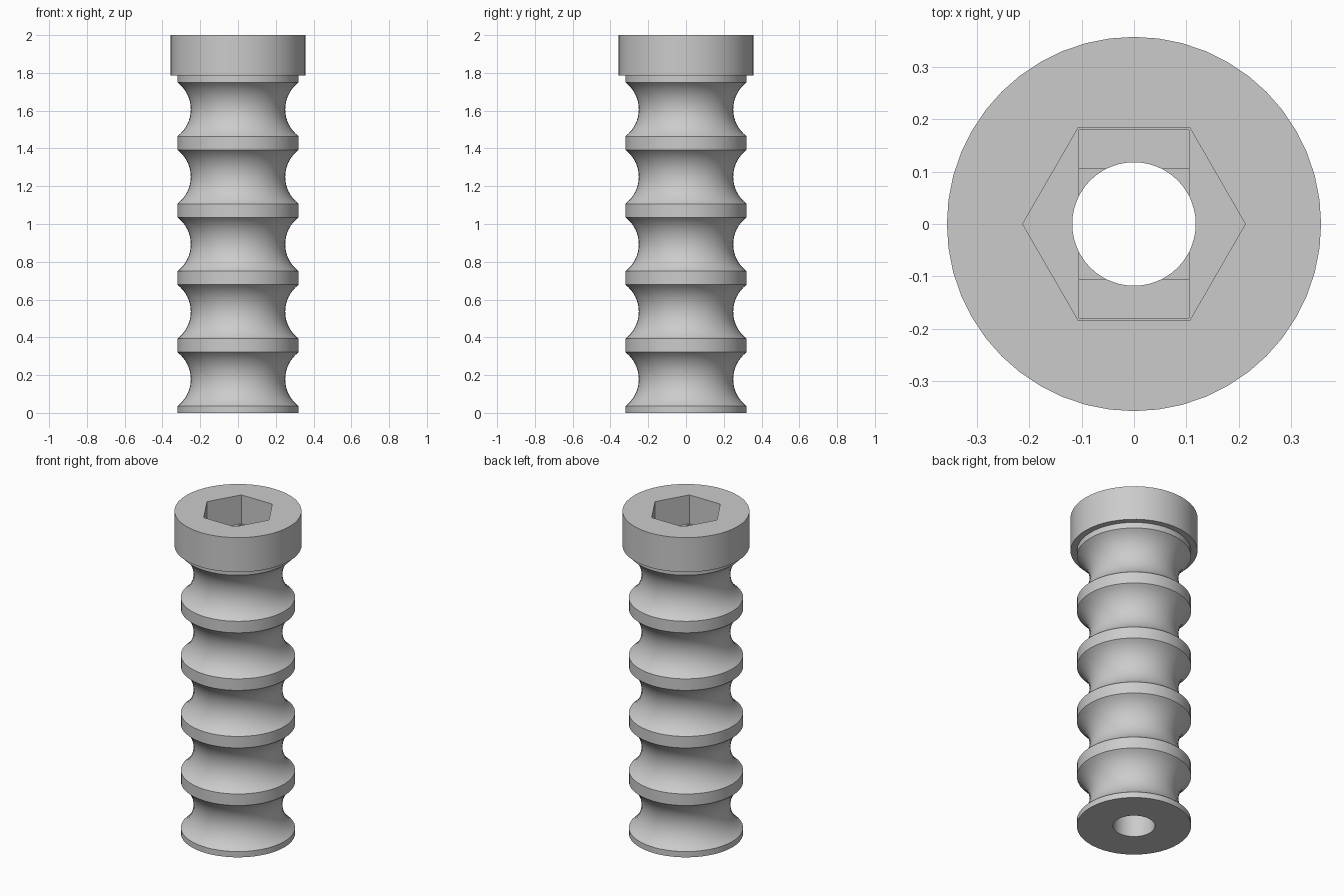
import bpy, bmesh, math
from math import cos, sin, pi

cube = bpy.data.objects.get("Cube")
if cube:
    bpy.data.objects.remove(cube, do_unlink=True)

U = 2 / 56            # one design unit; the whole part is 56 tall
SIDES = 48
ARC_STEPS = 16
GROOVES, PITCH = 5, 10
HOLE_R, SHAFT_R, HEAD_R = 3.3, 9, 10
HEAD_Z, TOP_Z = 50, 56

grey = bpy.data.materials.new("light grey")
grey.use_nodes = True
colour = (0.6, 0.6, 0.6, 1)
grey.diffuse_color = colour
grey.node_tree.nodes["Principled BSDF"].inputs["Base Color"].default_value = colour


def finish(bm, name):
    bmesh.ops.recalc_face_normals(bm, faces=bm.faces)
    mesh = bpy.data.meshes.new(name)
    bm.to_mesh(mesh)
    bm.free()
    mesh.materials.append(grey)
    obj = bpy.data.objects.new(name, mesh)
    bpy.context.collection.objects.link(obj)
    return obj


def lathe(name, profile):
    """Turn a closed (radius, height) profile around z."""
    bm = bmesh.new()
    rings = [[bm.verts.new((r * U * cos(2 * pi * i / SIDES),
                            r * U * sin(2 * pi * i / SIDES), z * U))
              for i in range(SIDES)] for r, z in profile]
    for a, b in zip(rings, rings[1:] + rings[:1]):
        for i in range(SIDES):
            j = (i + 1) % SIDES
            bm.faces.new((a[i], a[j], b[j], b[i]))
    return finish(bm, name)


def prism(name, outline, bottom, top):
    bm = bmesh.new()
    base = bm.faces.new([bm.verts.new((x * U, y * U, bottom * U)) for x, y in outline])
    grown = bmesh.ops.extrude_face_region(bm, geom=[base])["geom"]
    bmesh.ops.translate(bm, vec=(0, 0, (top - bottom) * U),
                        verts=[v for v in grown if isinstance(v, bmesh.types.BMVert)])
    return finish(bm, name)


def box_outline(x, y):
    return [(-x, -y), (x, -y), (x, y), (-x, y)]


# Shaft with round grooves, cap head and through hole
profile = [(HOLE_R, 0), (SHAFT_R, 0)]
half_angle = math.asin(4 / 5)
for g in range(GROOVES):
    middle = PITCH * (g + 0.5)
    for k in range(ARC_STEPS + 1):
        a = half_angle * (2 * k / ARC_STEPS - 1)
        profile.append((12 - 5 * cos(a), middle + 5 * sin(a)))
profile += [(SHAFT_R, HEAD_Z), (HEAD_R, HEAD_Z), (HEAD_R, TOP_Z), (HOLE_R, TOP_Z)]
bolt = lathe("grooved_bolt", profile)

# Hexagonal socket with two shallow steps in its floor
hexagon = [(5.95 * cos(i * pi / 3), 5.95 * sin(i * pi / 3)) for i in range(6)]
cutters = [
    prism("socket_cutter", hexagon, TOP_Z - 5, TOP_Z + 1),
    prism("slot_cutter", box_outline(2.95, 5.03), TOP_Z - 5.3, TOP_Z - 4),
    prism("square_cutter", box_outline(2.95, 2.95), TOP_Z - 5.6, TOP_Z - 4),
]
bpy.ops.object.select_all(action="DESELECT")
bpy.context.view_layer.objects.active = bolt
bolt.select_set(True)
for cutter in cutters:
    cutter.hide_render = True
    cut = bolt.modifiers.new(cutter.name, "BOOLEAN")
    cut.operation = "DIFFERENCE"
    cut.solver = "EXACT"
    cut.object = cutter
    bpy.ops.object.modifier_apply(modifier=cut.name)
    bpy.data.objects.remove(cutter, do_unlink=True)

bpy.ops.object.shade_smooth_by_angle(angle=math.radians(30))
